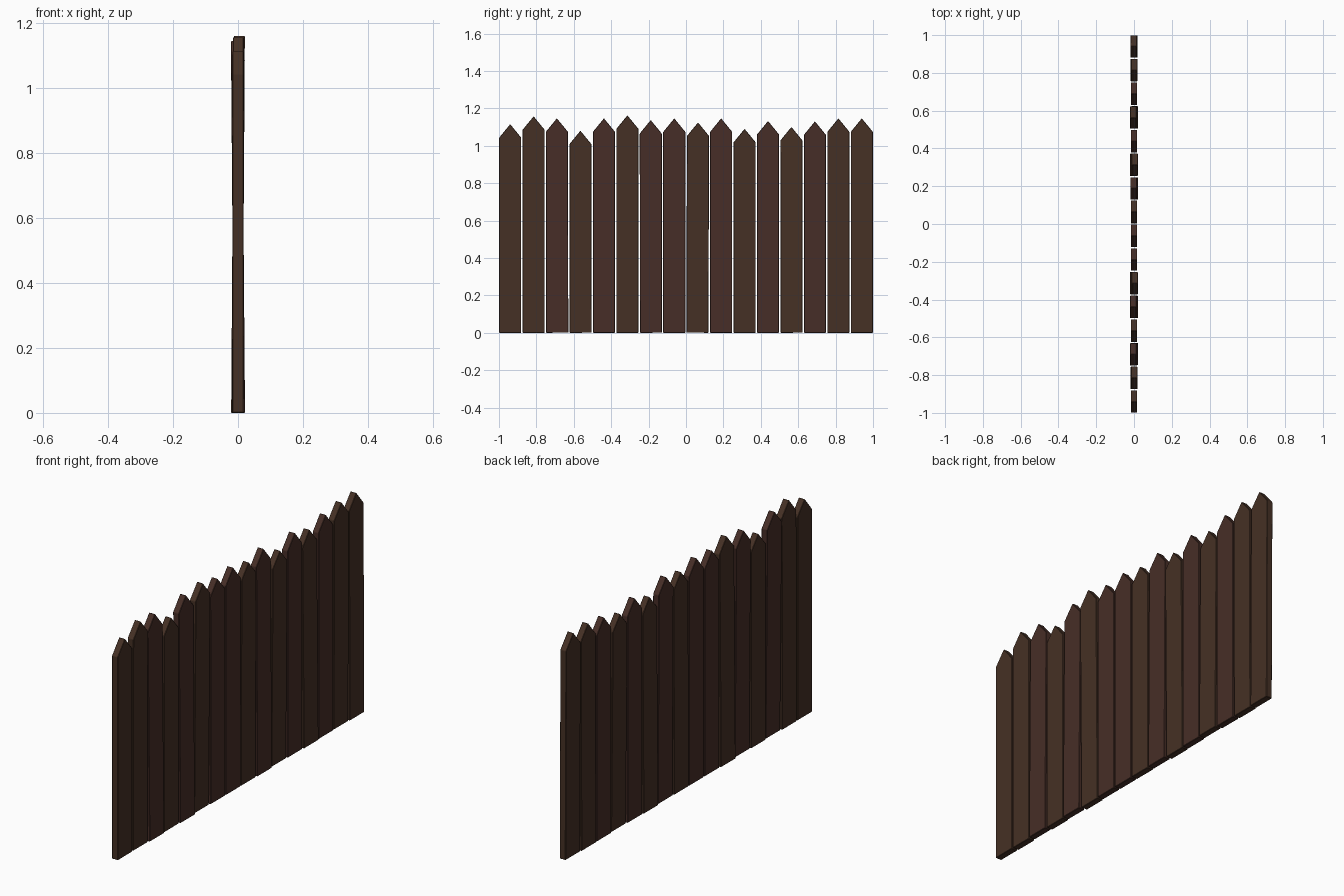
import bpy, bmesh, math
from mathutils import Matrix

if "Cube" in bpy.data.objects:
    bpy.data.objects.remove(bpy.data.objects["Cube"])


def material(name, rgb):
    m = bpy.data.materials.new(name)
    m.diffuse_color = (*rgb, 1)
    m.use_nodes = True
    m.node_tree.nodes["Principled BSDF"].inputs["Base Color"].default_value = m.diffuse_color
    return m


brown = material("dark_brown_wood", (0.060, 0.030, 0.018))
reddish = material("reddish_brown_wood", (0.062, 0.027, 0.020))

THICK, WIDTH, TIP = 0.034, 0.118, 0.072


def picket(i, y, peak, lean, sway, mat):
    """Pointed board in the YZ plane, leaning about its middle."""
    w, s = WIDTH / 2, peak - TIP
    profile = [(-w, 0), (w, 0), (w, s), (0, peak), (-w, s)]
    bm = bmesh.new()
    face = bm.faces.new([bm.verts.new((-THICK / 2, a, b)) for a, b in profile])
    ext = bmesh.ops.extrude_face_region(bm, geom=[face])
    bmesh.ops.translate(bm, vec=(THICK, 0, 0),
                        verts=[v for v in ext["geom"] if isinstance(v, bmesh.types.BMVert)])
    bmesh.ops.recalc_face_normals(bm, faces=bm.faces)
    mid = Matrix.Translation((0, 0, peak / 2))
    turn = Matrix.Rotation(lean, 4, 'Y') @ Matrix.Rotation(sway, 4, 'X')
    bm.transform(mid @ turn @ mid.inverted())
    # small worn edge
    bmesh.ops.bevel(bm, geom=bm.edges[:], offset=0.002, segments=1, affect='EDGES')
    low = min(v.co.z for v in bm.verts)
    bmesh.ops.translate(bm, vec=(0, y, -low), verts=bm.verts)
    me = bpy.data.meshes.new(f"picket_{i:02d}")
    bm.to_mesh(me)
    bm.free()
    me.materials.append(mat)
    bpy.context.collection.objects.link(bpy.data.objects.new(me.name, me))


# peak height, lean across the fence, sway along the fence
boards = [(1.115, 0, 0), (1.157, .002, 0), (1.146, -.008, .002), (1.08, 0, .001),
          (1.146, -.008, 0), (1.162, .007, 0), (1.137, 0, .001), (1.146, 0, 0),
          (1.124, 0, -.003), (1.146, -.005, 0), (1.09, .007, 0), (1.132, 0, 0),
          (1.10, -.008, .001), (1.13, 0, 0), (1.146, .003, 0), (1.146, -.004, 0)]
for i, (peak, lean, sway) in enumerate(boards):
    y = -0.94 + i * 1.88 / 15
    picket(i + 1, y, peak, lean, sway, reddish if i in (2, 4, 6, 7, 9, 11, 13) else brown)
